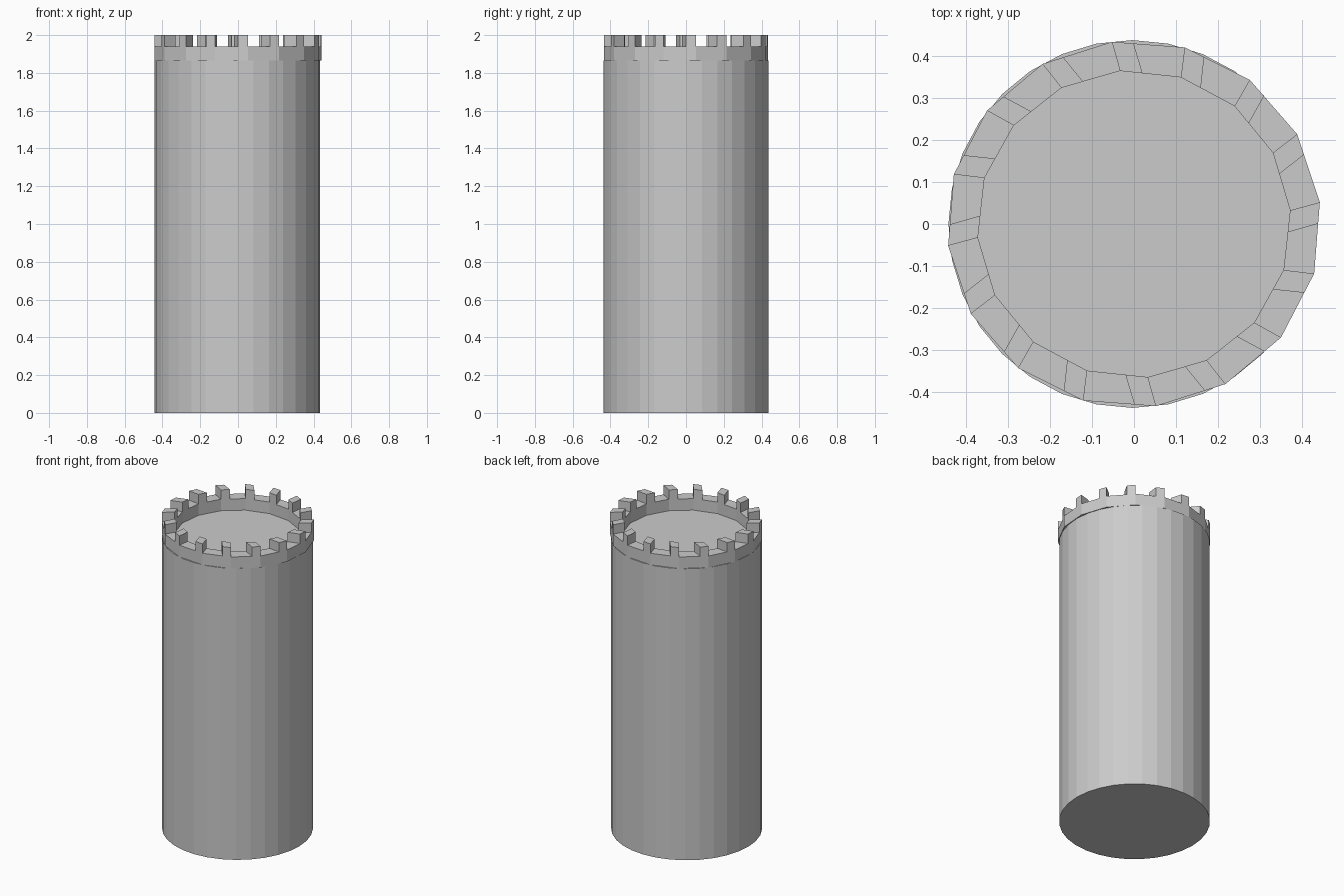
import bpy, bmesh
from math import cos, sin, radians

cube = bpy.data.objects.get("Cube")
if cube:
    bpy.data.objects.remove(cube, do_unlink=True)

stone = bpy.data.materials.new("grey_stone")
stone.use_nodes = True
colour = (0.6, 0.6, 0.6, 1)
stone.diffuse_color = colour
stone.node_tree.nodes["Principled BSDF"].inputs["Base Color"].default_value = colour

SEGMENTS = 16
STEP = 360 / SEGMENTS
FLOOR, WALL_TOP, TOP = 1.866, 1.94, 2.0
WIDEN = 1.02                       # parapet is slightly wider along x
OUTER, INNER = (0.437, 6.8), (0.366, 5.1)   # radius and corner angle


def corner(ring, k):
    radius, start = ring
    a = radians(start + STEP * k)
    return WIDEN * radius * cos(a), radius * sin(a)


def along(p, q, t):
    return p[0] + (q[0] - p[0]) * t, p[1] + (q[1] - p[1]) * t


def add_object(name, bm):
    bmesh.ops.recalc_face_normals(bm, faces=bm.faces)
    mesh = bpy.data.meshes.new(name)
    bm.to_mesh(mesh)
    bm.free()
    mesh.materials.append(stone)
    obj = bpy.data.objects.new(name, mesh)
    bpy.context.collection.objects.link(obj)
    return obj


def add_prism(bm, footprint, bottom, top):
    face = bm.faces.new([bm.verts.new((x, y, bottom)) for x, y in footprint])
    up = bmesh.ops.extrude_face_region(bm, geom=[face], use_keep_orig=True)
    verts = [v for v in up["geom"] if isinstance(v, bmesh.types.BMVert)]
    bmesh.ops.translate(bm, verts=verts, vec=(0, 0, top - bottom))


# Round tower body with its flat floor on top
bpy.ops.mesh.primitive_cylinder_add(vertices=32, radius=0.438, depth=FLOOR,
                                    location=(-0.004, 0, FLOOR / 2))
body = bpy.context.object
body.name = "tower_body"
body.data.materials.append(stone)

# Low parapet wall: a sixteen-sided ring, extruded from a flat band
wall = bmesh.new()
outer = [wall.verts.new((*corner(OUTER, k), FLOOR)) for k in range(SEGMENTS)]
inner = [wall.verts.new((*corner(INNER, k), FLOOR)) for k in range(SEGMENTS)]
band = [wall.faces.new((outer[k - 1], outer[k], inner[k], inner[k - 1]))
        for k in range(SEGMENTS)]
raised = bmesh.ops.extrude_face_region(wall, geom=band, use_keep_orig=True)
bmesh.ops.translate(wall, vec=(0, 0, WALL_TOP - FLOOR),
                    verts=[v for v in raised["geom"] if isinstance(v, bmesh.types.BMVert)])
add_object("parapet_wall", wall)

# Merlons: one skewed block at the end of each wall segment
merlons = bmesh.new()
for k in range(SEGMENTS):
    a, a_prev = corner(OUTER, k), corner(OUTER, k - 1)
    d, d_prev = corner(INNER, k), corner(INNER, k - 1)
    add_prism(merlons, [a, d, along(d, d_prev, 0.37), along(a, a_prev, 0.3)],
              WALL_TOP, TOP)
add_object("merlons", merlons)
